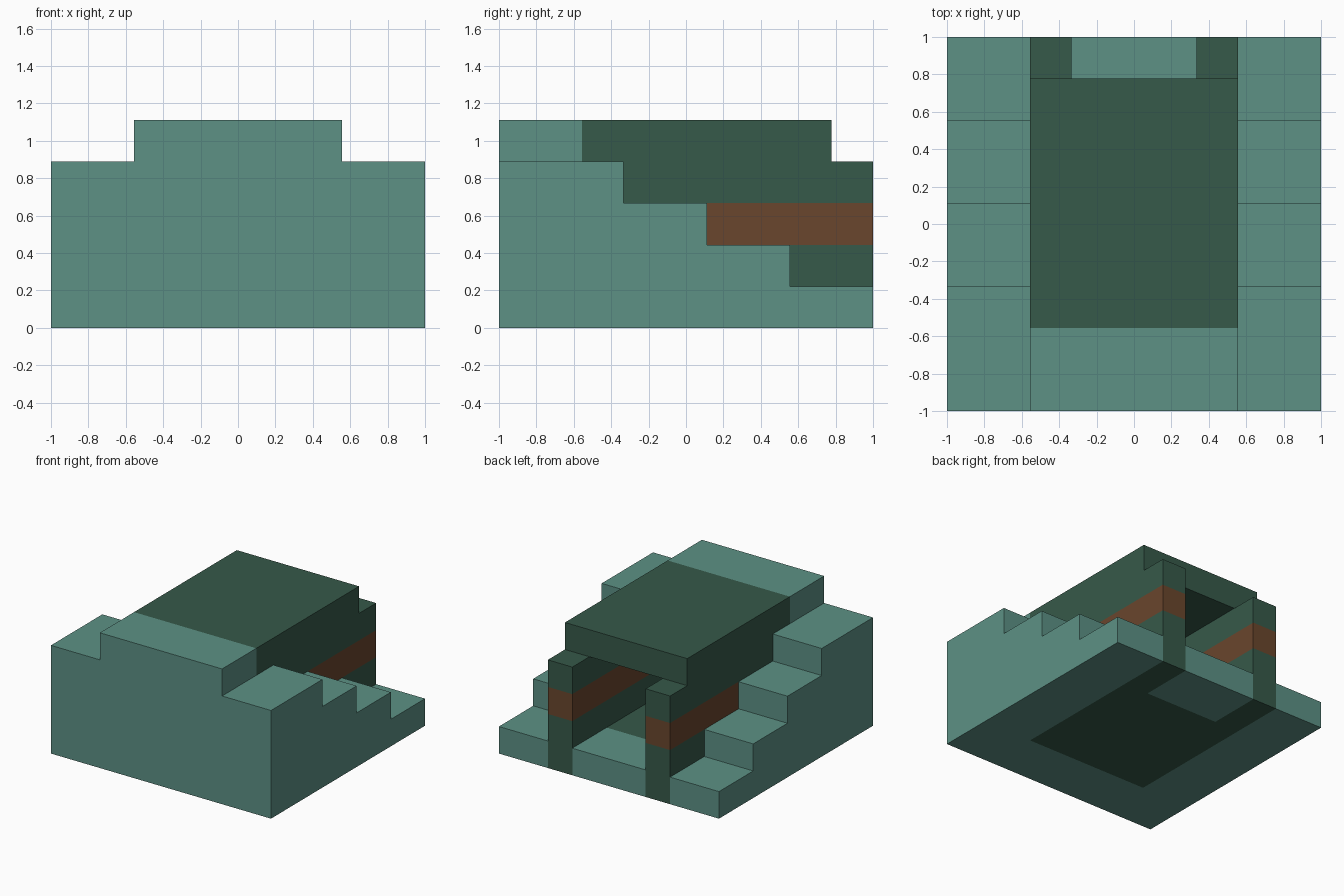
import bpy
import bmesh
from mathutils import Vector

cube = bpy.data.objects.get("Cube")
if cube:
    bpy.data.objects.remove(cube, do_unlink=True)

U = 2 / 9  # one block; the plan is 9 x 9 blocks, counted from the centre


def material(name, rgb):
    mat = bpy.data.materials.new(name)
    mat.use_nodes = True
    mat.diffuse_color = (*rgb, 1)
    mat.node_tree.nodes["Principled BSDF"].inputs["Base Color"].default_value = (*rgb, 1)
    return mat


TEAL = material("teal", (0.109, 0.283, 0.235))
GREEN = material("dark green", (0.037, 0.100, 0.067))
BROWN = material("brown", (0.144, 0.061, 0.026))


def prism(name, outline, direction, mats, band=None):
    """Extrude an outline, in blocks; a band of heights gets the second material."""
    bm = bmesh.new()
    face = bm.faces.new([bm.verts.new(Vector(p) * U) for p in outline])
    grown = bmesh.ops.extrude_face_region(bm, geom=[face], use_keep_orig=True)["geom"]
    moved = [v for v in grown if isinstance(v, bmesh.types.BMVert)]
    bmesh.ops.translate(bm, verts=moved, vec=Vector(direction) * U)
    if band:
        for z in band:
            bmesh.ops.bisect_plane(bm, geom=bm.verts[:] + bm.edges[:] + bm.faces[:],
                                   plane_co=(0, 0, z * U), plane_no=(0, 0, 1))
        for f in bm.faces:
            if band[0] < f.calc_center_median().z / U < band[1]:
                f.material_index = 1
    bmesh.ops.recalc_face_normals(bm, faces=bm.faces[:])
    mesh = bpy.data.meshes.new(name)
    bm.to_mesh(mesh)
    bm.free()
    for mat in mats:
        mesh.materials.append(mat)
    obj = bpy.data.objects.new(name, mesh)
    bpy.context.collection.objects.link(obj)
    return obj


def block(name, x, y, z, mat):
    base = [(x[0], y[0], z[0]), (x[1], y[0], z[0]), (x[1], y[1], z[0]), (x[0], y[1], z[0])]
    return prism(name, base, (0, 0, z[1] - z[0]), [mat])


# Stepped terraces on both sides, descending to the back
steps = [(-4.5, 0), (4.5, 0), (4.5, 1), (2.5, 1), (2.5, 2), (0.5, 2),
         (0.5, 3), (-1.5, 3), (-1.5, 4), (-4.5, 4)]
for side, sign in (("left", 1), ("right", -1)):
    prism(side + "_terrace", [(sign * 2.5, y, z) for y, z in steps], (sign * 2, 0, 0), [TEAL])

# Solid front mass and the entrance step at the back
block("front_bank", (-2.5, 2.5), (-4.5, -2.5), (0, 5), TEAL)
block("entrance_step", (-1.5, 1.5), (2.5, 4.5), (0, 1), TEAL)

# Chamber: U-shaped walls with a brown band, floor and roof slab
plan = [(-2.5, -2.5), (2.5, -2.5), (2.5, 4.5), (1.5, 4.5),
        (1.5, -1.5), (-1.5, -1.5), (-1.5, 4.5), (-2.5, 4.5)]
prism("chamber_walls", [(x, y, 0) for x, y in plan], (0, 0, 4), [GREEN, BROWN], band=(2, 3))
block("chamber_floor", (-1.5, 1.5), (-1.5, 2.5), (0, 1), GREEN)
block("chamber_roof", (-2.5, 2.5), (-2.5, 3.5), (4, 5), GREEN)
